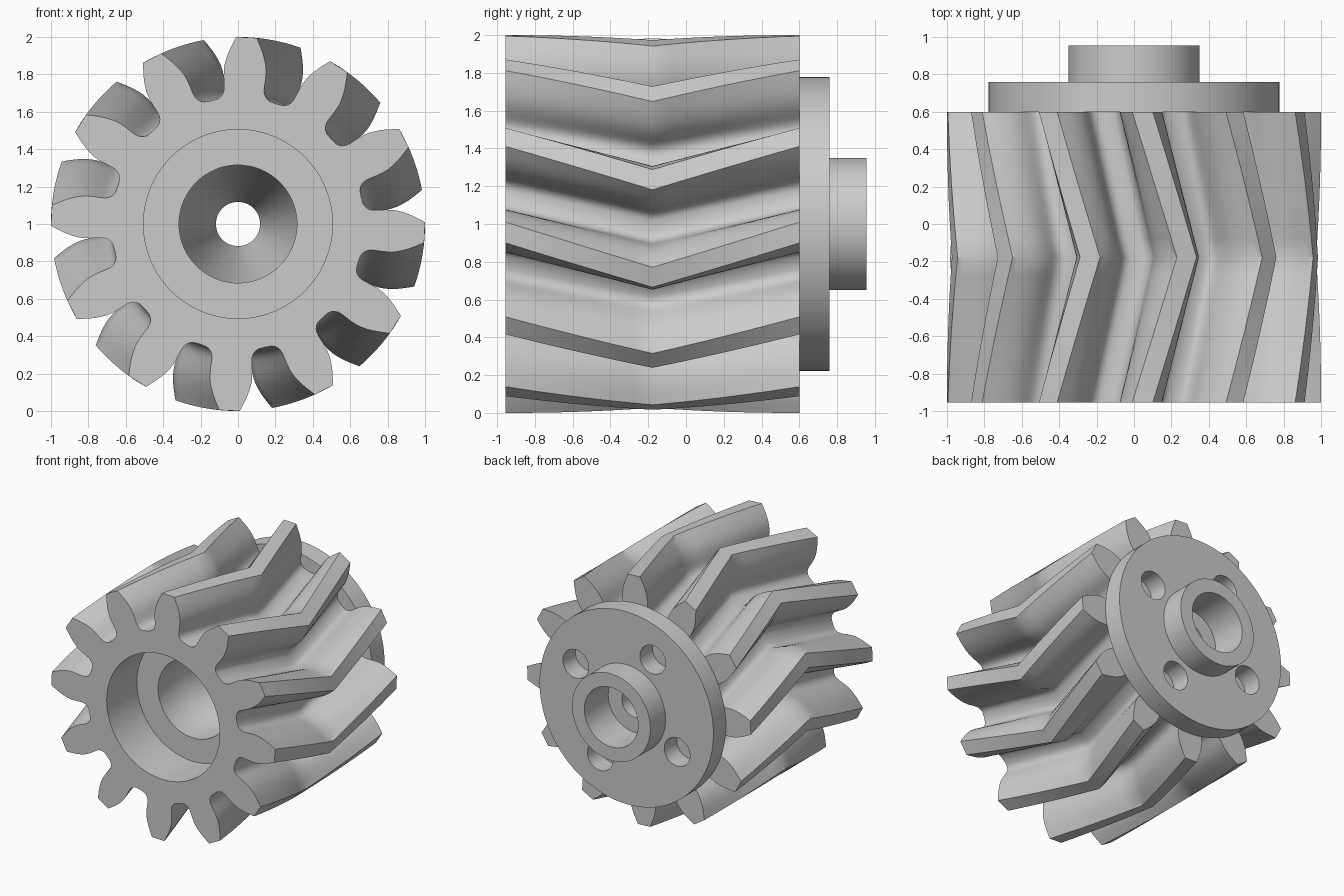
import bpy, bmesh, math
from mathutils import Vector

if "Cube" in bpy.data.objects:
    bpy.data.objects.remove(bpy.data.objects["Cube"])

TEETH = 12
FRONT, BACK, FLANGE, END = -0.955, 0.6, 0.76, 0.955
MID = (FRONT + BACK) / 2
START, TWIST = math.radians(-2.6), math.radians(-13.8)
SEG = 96

# half tooth: (radius, half thickness), from tip to root
HALF = [(1.0, .055), (.975, .067), (.95, .079), (.92, .092), (.89, .102),
        (.857, .110), (.825, .113), (.79, .112), (.76, .109), (.735, .107),
        (.715, .108), (.698, .114), (.685, .125), (.677, .140)]


def polar(r, a, y):
    return Vector((r * math.cos(a), y, 1 + r * math.sin(a)))


def ring(bm, r, y):
    return [bm.verts.new(polar(r, 2 * math.pi * i / SEG, y)) for i in range(SEG)]


def gear_ring(bm, y, turn):
    pts = [(r, -math.asin(t / r)) for r, t in reversed(HALF)]
    pts += [(r, math.asin(t / r)) for r, t in HALF]
    pts.append((.674, math.pi / TEETH))
    return [bm.verts.new(polar(r, a + turn + 2 * math.pi * k / TEETH, y))
            for k in range(TEETH) for r, a in pts]


def skin(bm, rings, closed=False):
    pairs = list(zip(rings, rings[1:]))
    if closed:
        pairs.append((rings[-1], rings[0]))
    for a, b in pairs:
        n = len(a)
        for i in range(n):
            j = (i + 1) % n
            bm.faces.new((a[i], a[j], b[j], b[i]))


def cap(bm, outer, inner, ny):
    edges = []
    for loop in (outer, inner):
        for i, v in enumerate(loop):
            w = loop[(i + 1) % len(loop)]
            edges.append(bm.edges.get((v, w)))
    bmesh.ops.triangle_fill(bm, use_beauty=True, edges=edges, normal=(0, ny, 0))


def finish(bm, name):
    bmesh.ops.recalc_face_normals(bm, faces=bm.faces[:])
    me = bpy.data.meshes.new(name)
    bm.to_mesh(me)
    bm.free()
    ob = bpy.data.objects.new(name, me)
    bpy.context.collection.objects.link(ob)
    return ob


def smooth(ob):
    bpy.ops.object.select_all(action='DESELECT')
    ob.select_set(True)
    bpy.context.view_layer.objects.active = ob
    bpy.ops.object.shade_smooth_by_angle(angle=math.radians(30))


# herringbone gear body: twisted there and back
bm = bmesh.new()
STEPS = 8
sections = []
for i in range(2 * STEPS + 1):
    f = i / STEPS
    y = FRONT + (MID - FRONT) * f
    sections.append(gear_ring(bm, y, START + TWIST * (1 - abs(1 - f))))
skin(bm, sections)
# stepped bore with front recess and cone
bore = [ring(bm, r, y) for r, y in
        [(.505, FRONT), (.505, -.57), (.315, -.57), (.315, -.25), (.118, .25), (.118, BACK)]]
skin(bm, bore)
cap(bm, sections[0], bore[0], -1)
cap(bm, sections[-1], bore[-1], 1)
smooth(finish(bm, "herringbone_gear"))

# rear flange with hub and counterbore
bm = bmesh.new()
skin(bm, [ring(bm, r, y) for r, y in
          [(.118, BACK), (.777, BACK), (.777, FLANGE), (.35, FLANGE),
           (.35, END), (.24, END), (.24, .65), (.118, .65)]], closed=True)
flange = finish(bm, "flange_and_hub")

# four bolt holes through the flange
bm = bmesh.new()
for k in range(4):
    c = polar(.51, math.radians(27.4 + 90 * k), 0)
    loops = [[bm.verts.new((c.x + .115 * math.cos(2 * math.pi * i / 48), y,
                            c.z + .115 * math.sin(2 * math.pi * i / 48)))
              for i in range(48)] for y in (BACK - .1, FLANGE + .1)]
    skin(bm, loops)
    for loop in loops:
        bm.faces.new(loop)
cutter = finish(bm, "bolt_hole_cutter")
cutter.hide_render = True

mod = flange.modifiers.new("bolt_holes", 'BOOLEAN')
mod.operation = 'DIFFERENCE'
mod.solver = 'EXACT'
mod.object = cutter
bpy.context.view_layer.objects.active = flange
bpy.ops.object.modifier_apply(modifier=mod.name)
bpy.data.objects.remove(cutter, do_unlink=True)
smooth(flange)
